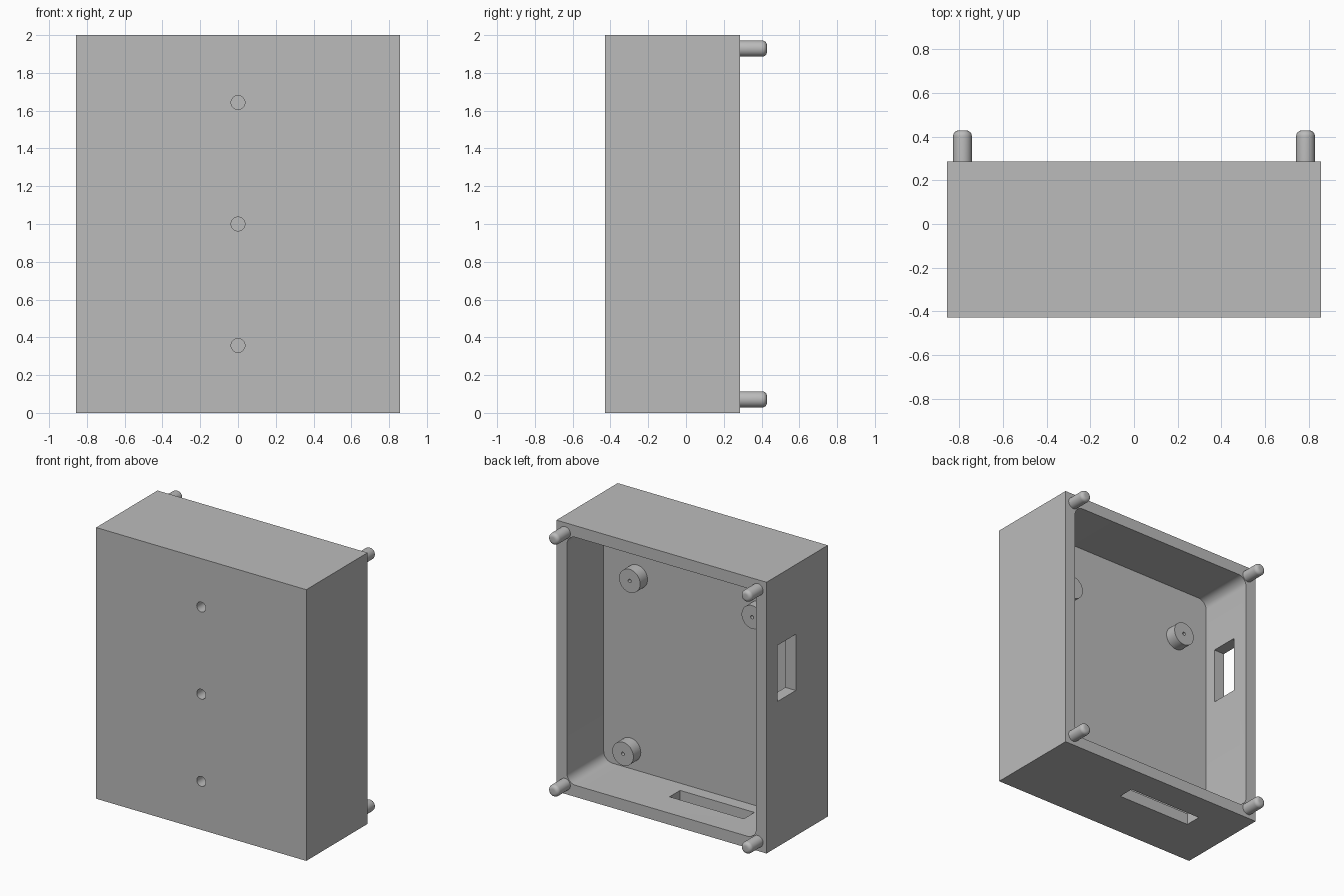
import bpy
import bmesh
import math
from mathutils import Matrix

old = bpy.data.objects.get("Cube")
if old:
    bpy.data.objects.remove(old, do_unlink=True)

# Main dimensions
HALF_W, HEIGHT = 0.857, 2.0
FRONT, RIM, FLOOR = -0.4286, 0.2857, -0.143
WALL = 0.0857

grey = bpy.data.materials.new("plain_grey")
grey.use_nodes = True
grey.diffuse_color = (0.5, 0.5, 0.5, 1)
grey.node_tree.nodes["Principled BSDF"].inputs["Base Color"].default_value = (0.5, 0.5, 0.5, 1)


def finish(bm, name):
    mesh = bpy.data.meshes.new(name)
    bm.to_mesh(mesh)
    bm.free()
    mesh.materials.append(grey)
    obj = bpy.data.objects.new(name, mesh)
    bpy.context.collection.objects.link(obj)
    return obj


def box(name, xs, ys, zs, corner=0):
    """Box between limits; corner rounds the edges that run along y."""
    bm = bmesh.new()
    bmesh.ops.create_cube(bm, size=1)
    for v in bm.verts:
        v.co = [lo + (c + 0.5) * (hi - lo) for c, (lo, hi) in zip(v.co, (xs, ys, zs))]
    if corner:
        edges = [e for e in bm.edges if abs(e.verts[0].co.y - e.verts[1].co.y) > 0.01]
        bmesh.ops.bevel(bm, geom=edges, offset=corner, segments=8,
                        profile=0.5, affect='EDGES')
    return finish(bm, name)


def rod(name, x, z, y0, y1, radius, tip=0):
    """Cylinder along y; tip rounds the edge at its back end."""
    bm = bmesh.new()
    bmesh.ops.create_cone(bm, cap_ends=True, segments=48, radius1=radius,
                          radius2=radius, depth=y1 - y0,
                          matrix=Matrix.Translation((x, (y0 + y1) / 2, z))
                          @ Matrix.Rotation(-math.pi / 2, 4, 'X'))
    if tip:
        edges = [e for e in bm.edges if all(abs(v.co.y - y1) < 1e-4 for v in e.verts)]
        bmesh.ops.bevel(bm, geom=edges, offset=tip, segments=6,
                        profile=0.5, affect='EDGES')
    return finish(bm, name)


def activate(obj):
    bpy.ops.object.select_all(action='DESELECT')
    obj.select_set(True)
    bpy.context.view_layer.objects.active = obj


def cut(obj, cutter):
    activate(obj)
    mod = obj.modifiers.new("cut", 'BOOLEAN')
    mod.operation, mod.solver, mod.object = 'DIFFERENCE', 'EXACT', cutter
    bpy.ops.object.modifier_apply(modifier=mod.name)
    bpy.data.objects.remove(cutter, do_unlink=True)


def smooth(obj):
    activate(obj)
    bpy.ops.object.shade_smooth_by_angle(angle=math.radians(30))


# Case open at the back, with rounded inner corners
case = box("case", (-HALF_W, HALF_W), (FRONT, RIM), (0, HEIGHT))
cut(case, box("cavity", (WALL - HALF_W, HALF_W - WALL), (FLOOR, 0.5),
              (WALL, HEIGHT - WALL), corner=0.07))

# Side window and bottom slot
cut(case, box("window_cutter", (-1, -0.7), (-0.055, 0.157), (1.072, 1.486)))
cut(case, box("slot_cutter", (-0.523, 0.083), (-0.05, 0.073), (-0.1, 0.15)))

# Blind holes in the front
for z in (0.357, 1.0, 1.643):
    cut(case, rod("hole_cutter", 0, z, -0.6, FRONT + 0.2, 0.0365))
smooth(case)

# Standoffs on the inner floor, each with a pilot hole
for i, (x, z) in enumerate([(0.5, 1.516), (-0.5, 1.516), (0.555, 0.226)]):
    standoff = rod(f"standoff_{i + 1}", x, z, FLOOR - 0.01, FLOOR + 0.086, 0.086)
    cut(standoff, rod("pilot_cutter", x, z, FLOOR + 0.01, 0.1, 0.0125))
    smooth(standoff)

# Rounded pegs on the rim corners
for side, x in (("left", 0.786), ("right", -0.786)):
    for level, z in (("lower", 0.0714), ("upper", HEIGHT - 0.0714)):
        smooth(rod(f"{level}_{side}_peg", x, z, RIM - 0.02, 0.4286, 0.043, tip=0.026))
